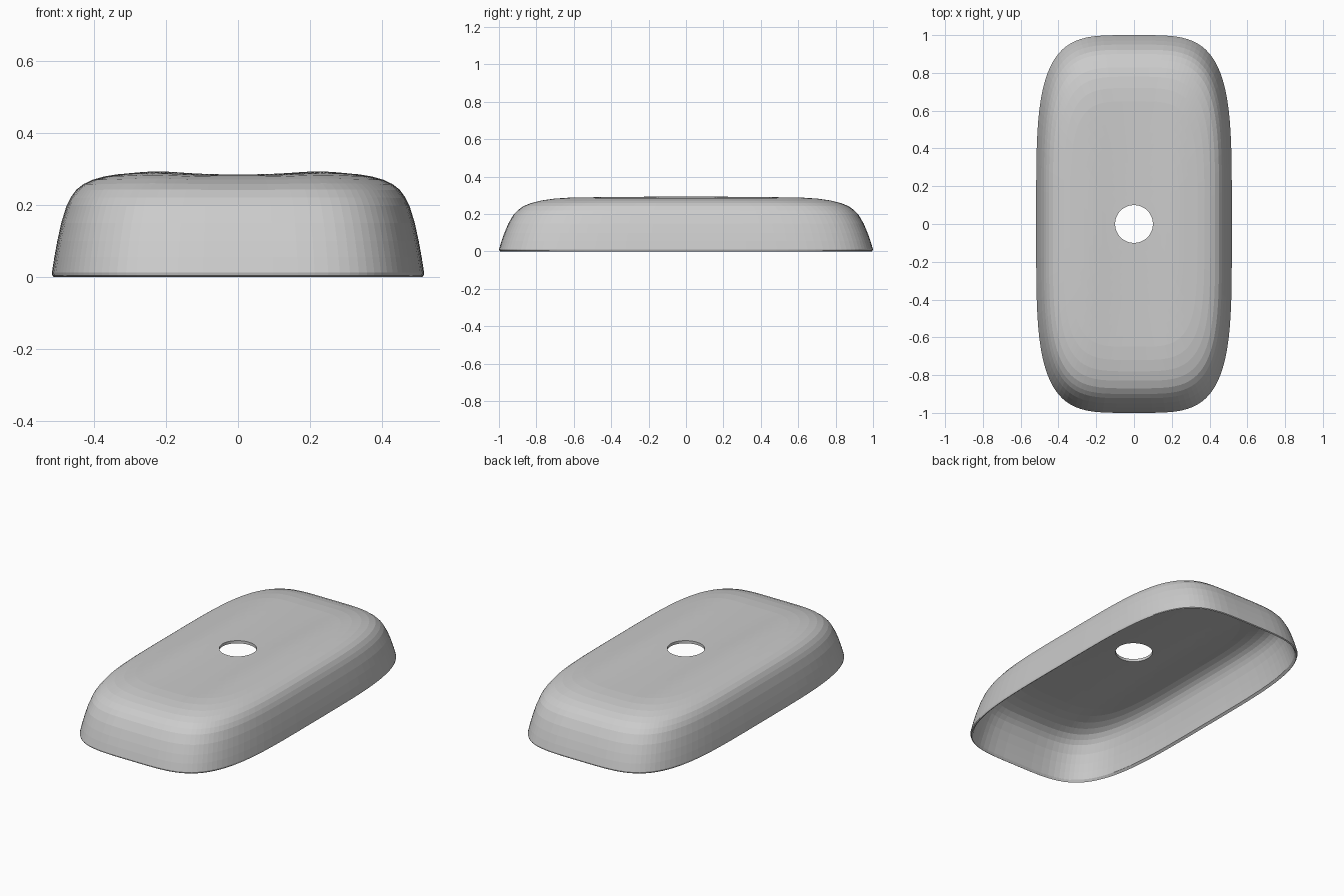
import bpy, bmesh, math

cube = bpy.data.objects.get("Cube")
if cube:
    bpy.data.objects.remove(cube, do_unlink=True)

HALF_X, HALF_Y, POWER = 0.518, 1.0, 4.1
HOLE_RADIUS = 0.1
SEGMENTS = 96
INNER_RINGS = 10

# Wall profile from the rim upward: (outline scale, height)
PROFILE = [(0.992, 0), (0.998, 0.004), (1, 0.012), (0.987, 0.055), (0.971, 0.1),
           (0.95, 0.15), (0.922, 0.197), (0.9, 0.22), (0.87, 0.242),
           (0.83, 0.258), (0.78, 0.27), (0.72, 0.278), (0.65, 0.282)]


def outline(t):
    """Point on the rounded rectangular outline."""
    c, s = math.cos(t), math.sin(t)
    e = 2 / POWER
    return (HALF_X * math.copysign(abs(c) ** e, c),
            HALF_Y * math.copysign(abs(s) ** e, s))


def swell(x, y):
    """Two soft lengthwise ridges beside the shallow middle."""
    return 0.01 * math.exp(-((abs(x) - 0.23) / 0.1) ** 2) * max(0, 1 - y * y)


def plain_material(name, color):
    mat = bpy.data.materials.new(name)
    mat.use_nodes = True
    mat.diffuse_color = color
    bsdf = next(n for n in mat.node_tree.nodes if n.type == 'BSDF_PRINCIPLED')
    bsdf.inputs["Base Color"].default_value = color
    return mat


bm = bmesh.new()
angles = [2 * math.pi * (i + 0.5) / SEGMENTS for i in range(SEGMENTS)]
rings = []

# Curved side wall and shoulder
for scale, height in PROFILE:
    ring = []
    for t in angles:
        x, y = (scale * v for v in outline(t))
        lift = swell(x, y) * min(1, height / 0.28) ** 4
        ring.append(bm.verts.new((x, y, height + lift)))
    rings.append(ring)

# Top surface, blending from the shoulder into the round hole
scale, height = PROFILE[-1]
for k in range(1, INNER_RINGS + 1):
    f = k / INNER_RINGS
    ring = []
    for t in angles:
        ox, oy = outline(t)
        x = ox * scale * (1 - f) + HOLE_RADIUS * math.cos(t) * f
        y = oy * scale * (1 - f) + HOLE_RADIUS * math.sin(t) * f
        ring.append(bm.verts.new((x, y, height + 0.003 * f + swell(x, y))))
    rings.append(ring)

for lower, upper in zip(rings, rings[1:]):
    for i in range(SEGMENTS):
        j = (i + 1) % SEGMENTS
        bm.faces.new((lower[i], lower[j], upper[j], upper[i]))

mesh = bpy.data.meshes.new("cover_shell")
bm.to_mesh(mesh)
bm.free()
shell = bpy.data.objects.new("cover_shell", mesh)
bpy.context.collection.objects.link(shell)
mesh.materials.append(plain_material("light_grey", (0.6, 0.6, 0.6, 1)))

# Thin wall, grown inward
wall = shell.modifiers.new("wall_thickness", 'SOLIDIFY')
wall.thickness = 0.016
wall.offset = -1
